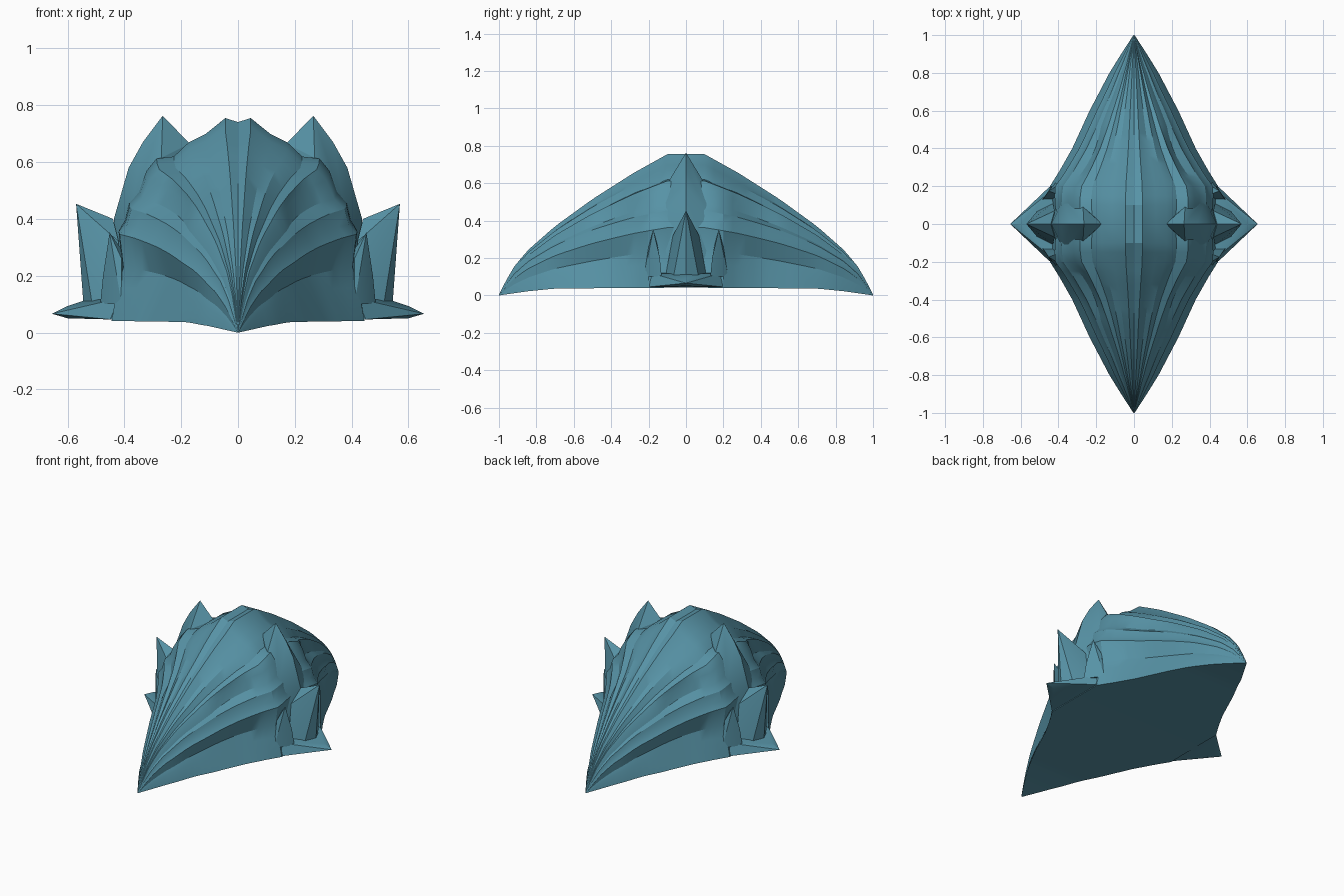
import bpy, bmesh, math

if "Cube" in bpy.data.objects:
    bpy.data.objects.remove(bpy.data.objects["Cube"])

teal = bpy.data.materials.new("teal")
teal.diffuse_color = (0.095, 0.29, 0.38, 1)
teal.use_nodes = True
teal.node_tree.nodes["Principled BSDF"].inputs["Base Color"].default_value = teal.diffuse_color


def finish(bm, name, angle=25):
    bmesh.ops.recalc_face_normals(bm, faces=bm.faces[:])
    me = bpy.data.meshes.new(name)
    bm.to_mesh(me)
    bm.free()
    ob = bpy.data.objects.new(name, me)
    bpy.context.collection.objects.link(ob)
    me.materials.append(teal)
    bpy.ops.object.select_all(action='DESELECT')
    ob.select_set(True)
    bpy.context.view_layer.objects.active = ob
    bpy.ops.object.shade_smooth_by_angle(angle=math.radians(angle))
    return ob


def lerp_table(table, v):
    for (a, fa), (b, fb) in zip(table, table[1:]):
        if v <= b:
            return fa + (fb - fa) * (v - a) / (b - a)
    return table[-1][1]


# Outline of the shell along its length: half width, crest height, base height
WIDTH = [(0, .445), (.2, .445), (.28, .395), (.4, .327), (.6, .235), (.8, .13), (.9, .068), (1, .003)]
CREST = [(0, .755), (.1, .755), (.28, .655), (.5, .515), (.7, .37), (.85, .238), (.93, .14), (1, .006)]
BASE = [(0, .042), (.7, .037), (.85, .022), (1, 0)]

# Ribbed half section (fraction of width, fraction of height) at the middle and at the tip
MID = [(1, 0), (.97, .17), (.93, .28), (.96, .45), (.91, .50), (.88, .58), (.80, .64), (.74, .74),
       (.66, .80), (.52, .81), (.39, .88), (.26, .92), (.10, 1), (0, .98)]
TIP = [(1, 0), (.85, .25), (.75, .33), (.78, .55), (.66, .62), (.60, .72), (.51, .74), (.44, .82),
       (.38, .87), (.31, .86), (.26, .94), (.18, .93), (.08, 1), (0, .98)]


def section(y):
    v = abs(y)
    w, h, b = (lerp_table(t, v) for t in (WIDTH, CREST, BASE))
    t = min(1, max(0, (v - .1) / .75))
    half = []
    for k, (m, e) in enumerate(zip(MID, TIP)):
        x = m[0] + (e[0] - m[0]) * t
        z = m[1] + (e[1] - m[1]) * t
        # hollows: a long scoop low on the wall, a short one below the brow
        if k in (1, 2):
            x -= .07 * max(0, 1 - ((v - .48) / .28) ** 2)
        if k in (6, 7):
            x -= .06 * max(0, 1 - ((v - .36) / .16) ** 2)
        # waist that the horns grow out of
        if 1 <= k <= 9:
            x *= 1 - .06 * max(0, 1 - v / .16)
        half.append((x * w, y, b + z * (h - b)))
    return half + [(-x, yy, z) for x, yy, z in reversed(half[:-1])]


# Ribbed shell
bm = bmesh.new()
stations = sorted({s * v for s in (-1, 1) for v in
                   [0, .1, .15, .2, .25] + [.28 + .04 * i for i in range(17)] + [.96, .98, 1]})
rings = [[bm.verts.new(p) for p in section(y)] for y in stations]
n = len(rings[0])
for a, b in zip(rings, rings[1:]):
    for i in range(n):
        j = (i + 1) % n
        bm.faces.new((a[i], a[j], b[j], b[i]))
bm.faces.new(rings[0])
bm.faces.new(rings[-1])
finish(bm, "ribbed_shell")


def horn(name, pts, side, end=1):
    """Faceted horn from the hull of a few points, mirrored by side and end."""
    bm = bmesh.new()
    for p in pts:
        bm.verts.new((p[0] * side, p[1] * end, p[2]))
    res = bmesh.ops.convex_hull(bm, input=bm.verts[:])
    junk = [g for g in set(res["geom_interior"] + res["geom_unused"]) if isinstance(g, bmesh.types.BMVert)]
    bmesh.ops.delete(bm, geom=junk, context='VERTS')
    finish(bm, name, 20)


def both(pts):
    return [(x, s * y, z) for x, y, z in pts for s in ((1, -1) if y else (1,))]


for side, tag in ((1, "right"), (-1, "left")):
    # Tall upper horn with a ridge running down the flank
    horn("upper_horn_" + tag, both([
        (.265, 0, .763), (.335, 0, .67), (.385, 0, .58), (.437, 0, .40), (.44, 0, .12),
        (.17, 0, .665), (.27, .09, .615), (.375, .13, .43), (.40, .15, .12), (.2, .05, .5)]), side)
    # Outward pointing middle horn
    horn("middle_horn_" + tag, both([
        (.57, 0, .453), (.44, 0, .40), (.545, 0, .11), (.42, .07, .32),
        (.43, .11, .10), (.515, .065, .11)]), side)
    # Flat pointed foot
    horn("pointed_foot_" + tag, both([
        (.655, 0, .066), (.60, 0, .093), (.54, 0, .113), (.60, 0, .05), (.42, .19, .12),
        (.45, .195, .046), (.36, .20, .046), (.36, .19, .12)]), side)
    # Pair of small horns on the shoulders
    for end, where in ((-1, "front"), (1, "back")):
        horn("small_horn_" + where + "_" + tag, [
            (.452, .175, .352), (.40, .155, .28), (.41, .20, .26), (.475, .14, .20), (.485, .13, .10),
            (.445, .19, .10), (.41, .225, .10), (.39, .13, .10)], side, end)
